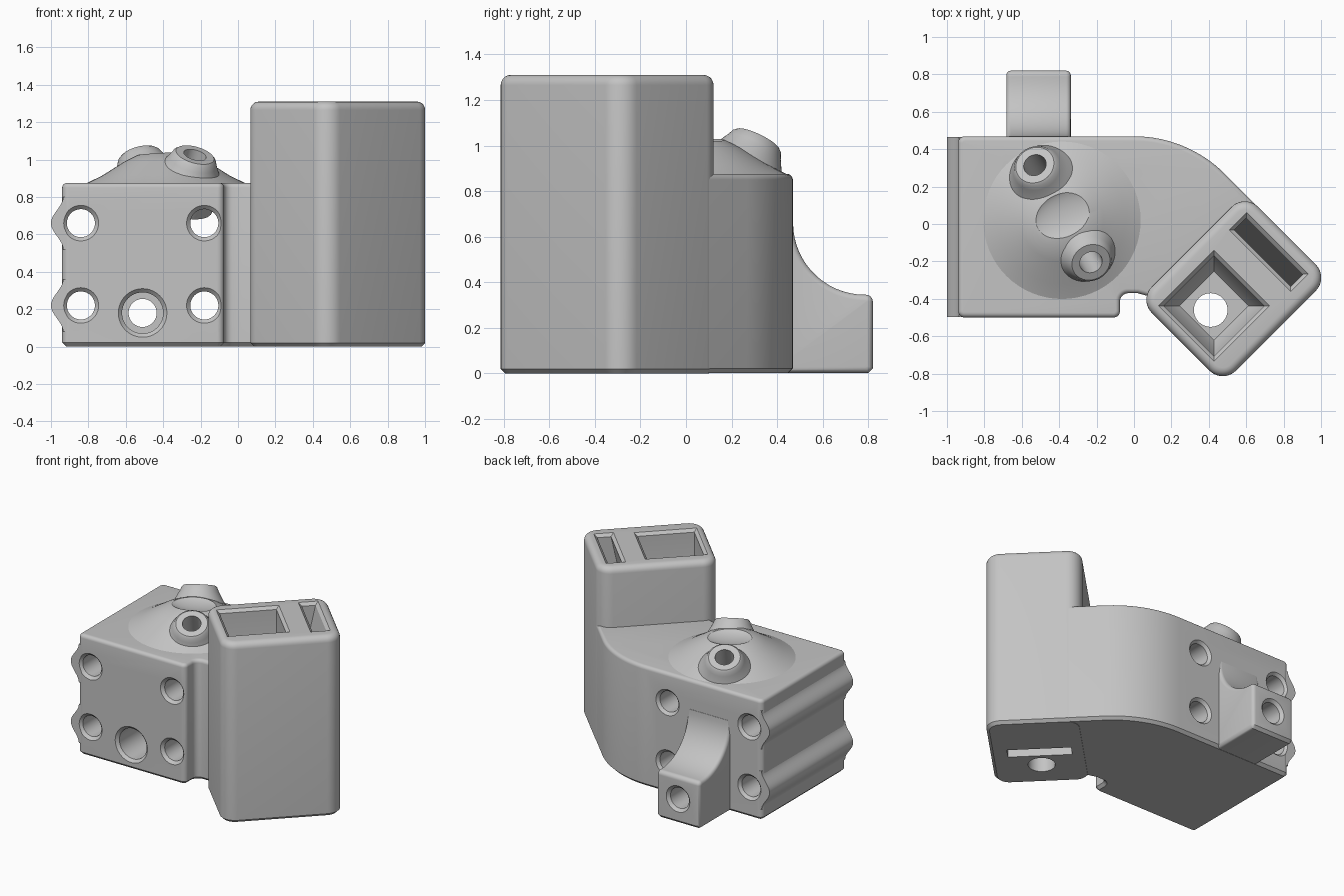
import bpy, bmesh
from math import pi, sin, cos, tan, radians
from mathutils import Matrix, Vector

old = bpy.data.objects.get("Cube")
if old:
    bpy.data.objects.remove(old, do_unlink=True)

grey = bpy.data.materials.new("plain grey")
grey.use_nodes = True
grey.diffuse_color = (0.55, 0.55, 0.55, 1)
grey.node_tree.nodes["Principled BSDF"].inputs["Base Color"].default_value = grey.diffuse_color

TURN = Matrix.Rotation(radians(-45), 4, 'Z')       # frame of the angled tower
ALONG_Y = Matrix.Rotation(radians(-90), 4, 'X')    # local z runs towards the back
ALONG_X = Matrix(((0, 0, 1, 0), (1, 0, 0, 0), (0, 1, 0, 0), (0, 0, 0, 1)))


def stack(name, loops, matrix):
    """Closed solid through a stack of equal point loops."""
    bm = bmesh.new()
    rings = [[bm.verts.new(matrix @ Vector(p)) for p in loop] for loop in loops]
    for lo, hi in zip(rings, rings[1:]):
        for i in range(len(lo)):
            j = (i + 1) % len(lo)
            bm.faces.new((lo[i], lo[j], hi[j], hi[i]))
    bm.faces.new(rings[0][::-1])
    bm.faces.new(rings[-1])
    if bm.calc_volume(signed=True) < 0:
        bmesh.ops.reverse_faces(bm, faces=bm.faces[:])
    mesh = bpy.data.meshes.new(name)
    bm.to_mesh(mesh)
    bm.free()
    mesh.materials.append(grey)
    ob = bpy.data.objects.new(name, mesh)
    bpy.context.scene.collection.objects.link(ob)
    return ob


def arc(cx, cy, r, start, end, steps):
    angles = [radians(start + (end - start) * k / steps) for k in range(steps + 1)]
    return [(cx + r * cos(a), cy + r * sin(a), 0) for a in angles]


def rounded(corners, steps=8):
    """Outline from (x, y, radius) corners."""
    out = []
    for i, (x, y, r) in enumerate(corners):
        p = Vector((x, y, 0))
        if r == 0:
            out.append(p)
            continue
        a = (Vector((*corners[i - 1][:2], 0)) - p).normalized()
        b = (Vector((*corners[(i + 1) % len(corners)][:2], 0)) - p).normalized()
        half = a.angle(b) / 2
        centre = p + (a + b).normalized() * r / sin(half)
        spoke = p + a * r / tan(half) - centre
        sweep = (pi - 2 * half) * (1 if a.cross(b).z < 0 else -1)
        out += [centre + Matrix.Rotation(sweep * k / steps, 3, 'Z') @ spoke for k in range(steps + 1)]
    return out


def inset(outline, d, z):
    """Counter-clockwise outline moved inwards by d, at height z."""
    pts = [Vector((p[0], p[1])) for p in outline]
    loop = []
    for i, p in enumerate(pts):
        e, f = (p - pts[i - 1]).normalized(), (pts[(i + 1) % len(pts)] - p).normalized()
        n, m = Vector((-e.y, e.x)), Vector((-f.y, f.x))
        q = p + (n + m) * d / (1 + n.dot(m))
        loop.append((q.x, q.y, z))
    return loop


def prism(name, outline, z0, z1, matrix=Matrix(), top=0, bottom=0, segments=(5, 1)):
    """Extruded outline with rounded or chamfered ends."""
    loops = []
    for z, size, n, way in ((z0, bottom, segments[1], 1), (z1, top, segments[0], -1)):
        turns = [pi / 2 * k / n for k in range(n + 1)] if size else [0]
        ring = [inset(outline, size * (1 - cos(t)), z + way * size * (1 - sin(t))) for t in turns]
        loops += ring[::-way]
    return stack(name, loops, matrix)


def box_loft(name, centre, rings, matrix):
    """Stack of rectangles (half x, half y, z, y shift)."""
    return stack(name, [[(centre[0] + sx * hx, centre[1] + dy + sy * hy, z)
                         for sx, sy in ((-1, -1), (1, -1), (1, 1), (-1, 1))]
                        for hx, hy, z, dy in rings], matrix)


def lathe(name, profile, matrix, steps=48):
    """Solid of revolution from (radius, height) pairs."""
    return stack(name, [[(r * cos(2 * pi * k / steps), r * sin(2 * pi * k / steps), z)
                         for k in range(steps)] for r, z in profile], matrix)


def cut(tool, *targets):
    for target in targets:
        mod = target.modifiers.new("cut", 'BOOLEAN')
        mod.operation, mod.solver, mod.object = 'DIFFERENCE', 'EXACT', tool
        bpy.context.view_layer.objects.active = target
        bpy.ops.object.modifier_apply(modifier=mod.name)
    bpy.data.objects.remove(tool, do_unlink=True)


# Main block with a swept back wall and a small relief notch
body = prism("bracket_body", rounded(
    [(-0.94, -0.5, 0.035), (-0.075, -0.5, 0.035), (-0.075, -0.37, 0.044), (0.02, -0.37, 0),
     (0.152, -0.407, 0), (0.656, 0.0975, 0)]
    + arc(0, -0.218, 0.687, 45, 90, 16) + [(-0.94, 0.469, 0.035)]),
    0.001, 0.875, top=0.025, bottom=0.02)

# Angled tower
tower = prism("tower", rounded([(0.304, -0.269, 0.1), (0.94, -0.269, 0.1),
                                (0.94, 0.534, 0.1), (0.304, 0.534, 0.1)], 10),
              0, 1.31, TURN, top=0.045, bottom=0.02)

# Two rounded ribs on the side wall, around the screw holes
ribs = []
for zc in (0.22, 0.66):
    wave = [(-0.935 - 0.065 * cos(pi * t / 20) ** 2, -(zc + 0.014 * t)) for t in range(-10, 11)]
    ribs.append(prism("side_rib", wave + [(-0.88, -zc - 0.14), (-0.88, -zc + 0.14)],
                      -0.497, 0.466, ALONG_Y))

# Rear lug with a concave top
lug = prism("rear_lug", rounded(
    [(0.38, 0.002, 0), (0.80, 0.002, 0), (0.82, 0.022, 0), (0.82, 0.345, 0.03)]
    + arc(0.785, 0.66, 0.315, 270, 180, 15) + [(0.38, 0.72, 0)]),
    -0.683, -0.338, ALONG_X, top=0.025, bottom=0.025, segments=(4, 4))

# Shallow dome on the roof
dome = lathe("dome", [(0.40, 0.8), (0.435, 0.868), (0.34, 0.915), (0.22, 0.99), (0.15, 1.025),
                      (0.07, 1.042)], Matrix.Translation((-0.385, 0.02, 0)), 64)

# Tilted bosses either side of the dome centre
bosses = []
for side in (1, -1):
    out = Vector((-0.5 * side, 0.866 * side, 0))
    axis = out * sin(radians(29)) + Vector((0, 0, cos(radians(29))))
    place = Matrix.Translation(Vector((-0.38, 0.055, 1.025)) + out * 0.3) @ \
        axis.to_track_quat('Z', 'Y').to_matrix().to_4x4()
    boss = lathe("boss", [(0.17, -0.3), (0.19, -0.14), (0.155, -0.085), (0.13, -0.04),
                          (0.118, -0.012), (0.105, 0)], place)
    cut(lathe("boss_bore", [(0.062, -0.4), (0.062, 0.05)], place, 32), boss, dome, body)
    bosses.append(boss)

# Oval dish between the bosses
dish = [(sin(radians(a)), -cos(radians(a))) for a in range(6, 175, 8)]
cut(lathe("dish", dish, Matrix.Translation((-0.375, 0.055, 1.055)) @
          Matrix.Rotation(radians(27), 4, 'Z') @ Matrix.Diagonal((0.19, 0.13, 0.05, 1))),
    dome, *bosses)

# Screw holes from front to back
for x, extra in ((-0.84, ribs), (-0.18, [])):
    for z in (0.22, 0.66):
        cut(lathe("screw_hole", [(0.115, -0.52), (0.075, -0.48), (0.075, 0.45), (0.115, 0.49)],
                  Matrix.Translation((x, 0, z)) @ ALONG_Y, 40), body, *extra)
cut(lathe("long_bore", [(0.15, -0.52), (0.11, -0.48), (0.11, -0.2), (0.075, -0.2),
                        (0.075, 0.8), (0.115, 0.84)],
          Matrix.Translation((-0.51, 0, 0.18)) @ ALONG_Y, 40), body, lug)

# Tower pocket, drain hole and slanted slot
cut(box_loft("pocket", (0.612, -0.007), [(0.13, 0.13, 0.4, 0), (0.19, 0.19, 0.5, 0),
             (0.19, 0.19, 1.29, 0), (0.225, 0.225, 1.325, 0)], TURN), tower)
cut(lathe("drain_hole", [(0.09, -0.1), (0.09, 0.6)],
          Matrix.Translation((0.41, -0.46, 0)), 40), tower)
cut(box_loft("slot", (0.615, 0.403), [(0.213, 0.046, -0.03, -0.28), (0.213, 0.046, 1.29, 0),
             (0.248, 0.081, 1.325, 0)], TURN), tower)

bpy.ops.object.select_all(action='DESELECT')
for part in [body, tower, lug, dome] + ribs + bosses:
    part.select_set(True)
bpy.ops.object.shade_smooth_by_angle(angle=radians(32))
